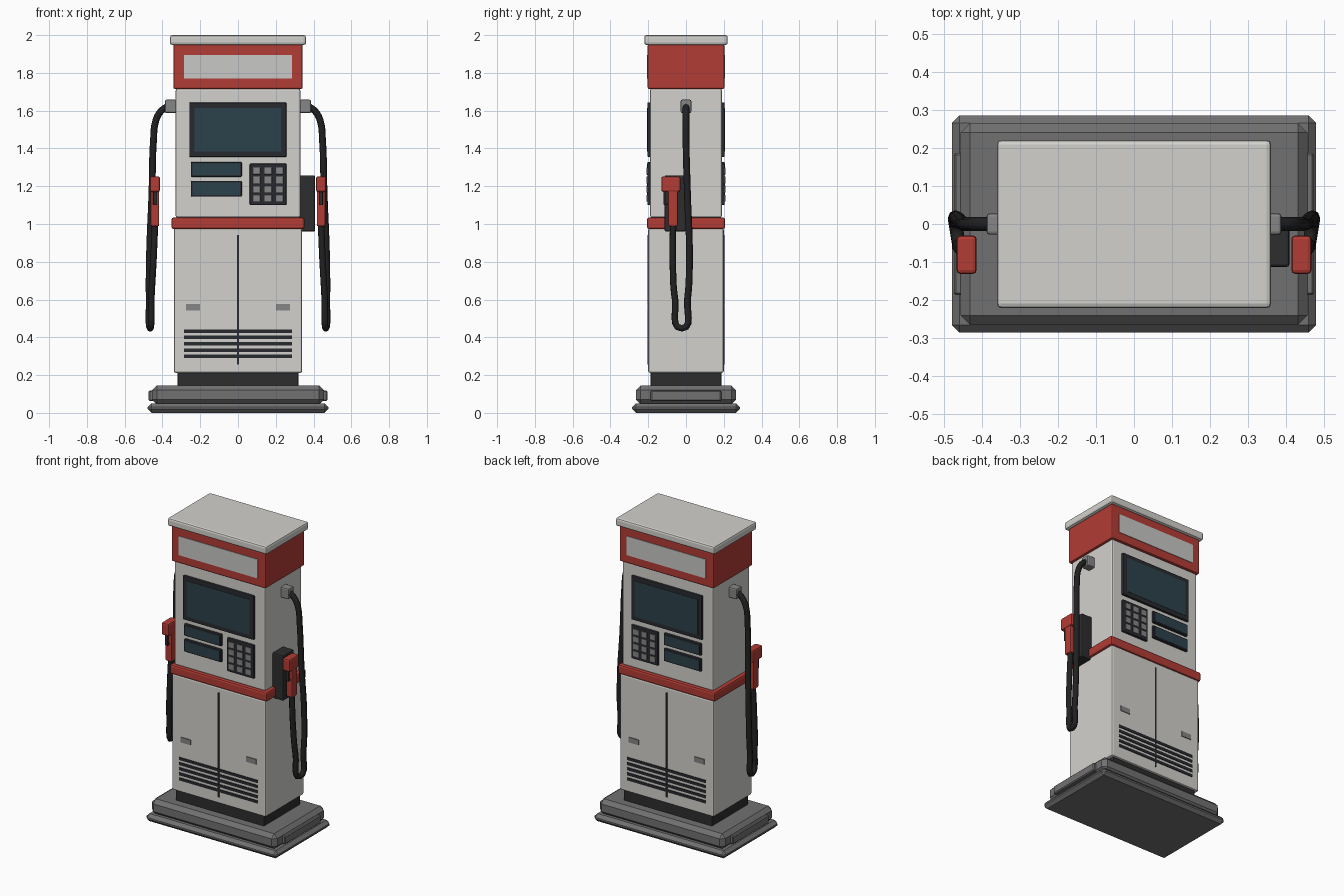
import bpy
import bmesh
import math
from mathutils import Vector

cube = bpy.data.objects.get("Cube")
if cube:
    bpy.data.objects.remove(cube, do_unlink=True)


def material(name, r, g, b, rough=0.6):
    m = bpy.data.materials.new(name)
    m.use_nodes = True
    m.diffuse_color = (r, g, b, 1)
    shader = m.node_tree.nodes["Principled BSDF"]
    shader.inputs["Base Color"].default_value = (r, g, b, 1)
    shader.inputs["Roughness"].default_value = rough
    return m


WHITE = material("warm white paint", 0.65, 0.64, 0.61)
RED = material("red paint", 0.45, 0.045, 0.035)
PANEL = material("pale sign panel", 0.58, 0.58, 0.57)
GLASS = material("dark teal glass", 0.025, 0.055, 0.07)
FRAME = material("charcoal frame", 0.022, 0.023, 0.028)
BLACK = material("black rubber", 0.015, 0.015, 0.016)
DARK = material("dark plastic", 0.026, 0.026, 0.027)
CONCRETE = material("grey base", 0.165, 0.165, 0.165)
METAL = material("grey metal", 0.24, 0.24, 0.24)


def boxes(name, spans, mat, bevel=0.0, segments=2):
    """One object made of boxes, each given as (x range, y range, z range)."""
    bm = bmesh.new()
    for span in spans:
        low, high = (Vector(c) for c in zip(*span))
        verts = bmesh.ops.create_cube(bm, size=1)["verts"]
        for v in verts:
            v.co = (low + high) / 2 + v.co * (high - low)
    mesh = bpy.data.meshes.new(name)
    bm.to_mesh(mesh)
    bm.free()
    mesh.materials.append(mat)
    obj = bpy.data.objects.new(name, mesh)
    bpy.context.collection.objects.link(obj)
    if bevel:
        mod = obj.modifiers.new("rounded edges", "BEVEL")
        mod.width = bevel
        mod.segments = segments
    return obj


def block(name, half_x, half_y, z0, z1, mat, bevel, segments=2):
    return boxes(name, [((-half_x, half_x), (-half_y, half_y), (z0, z1))],
                 mat, bevel, segments)


# Stepped base with chamfered edges
block("base_tray", 0.478, 0.285, 0.0, 0.05, CONCRETE, 0.02, 1)
block("base_step", 0.455, 0.265, 0.045, 0.145, CONCRETE, 0.025, 1)
block("base_side_pads", 0.473, 0.187, 0.063, 0.118, CONCRETE, 0.006, 1)
block("plinth", 0.32, 0.188, 0.14, 0.215, DARK, 0.006)

# Stacked body
block("lower_cabinet", 0.34, 0.2, 0.212, 0.977, WHITE, 0.01)
block("waist_band", 0.352, 0.207, 0.973, 1.035, RED, 0.012)
block("upper_cabinet", 0.33, 0.19, 1.033, 1.717, WHITE, 0.01)
block("sign_box", 0.342, 0.203, 1.715, 1.952, RED, 0.008)
block("roof_cap", 0.36, 0.221, 1.948, 2.0, WHITE, 0.012)


def face_plates(name, rects, face_y, depth, mat, bevel=0.0):
    """Plates standing out of a front or back face."""
    y = sorted((face_y, face_y + math.copysign(depth, face_y)))
    return boxes(name, [(x, y, z) for x, z in rects], mat, bevel)


# Panels, repeated on the front and back
for side, s in (("front", -1), ("back", 1)):
    face_plates(side + "_sign_panel", [((-0.287, 0.287), (1.77, 1.895))],
                s * 0.2, 0.007, PANEL)

    # Main screen and two small displays
    screens = [((-0.258, 0.256), (1.355, 1.643)),
               ((-0.25, 0.02), (1.25, 1.328)),
               ((-0.25, 0.02), (1.145, 1.228))]
    face_plates(side + "_screen_frames", screens, s * 0.185, 0.02, FRAME, 0.005)
    glass = []
    for i, (x, z) in enumerate(screens):
        rim = 0.028 if i == 0 else 0.009
        glass.append(((x[0] + rim, x[1] - rim), (z[0] + rim, z[1] - rim)))
    face_plates(side + "_screen_glass", glass, s * 0.2, 0.007, GLASS)

    # Keypad
    face_plates(side + "_keypad_plate", [((0.062, 0.257), (1.1, 1.32))],
                s * 0.185, 0.02, FRAME, 0.006)
    keys = []
    for col in range(3):
        for row in range(4):
            cx, cz = 0.098 + col * 0.061, 1.137 + row * 0.048
            keys.append(((cx - 0.02, cx + 0.02), (cz - 0.018, cz + 0.018)))
    face_plates(side + "_keypad_buttons", keys, s * 0.2, 0.009, METAL, 0.002)

    # Cabinet doors: centre gap, vent slots and handles
    face_plates(side + "_door_gap", [((-0.005, 0.005), (0.255, 0.942))],
                s * 0.197, 0.006, FRAME)
    slots = [((-0.287, 0.287), (0.29 + i * 0.0335, 0.308 + i * 0.0335))
             for i in range(5)]
    face_plates(side + "_vent_slots", slots, s * 0.197, 0.007, FRAME)
    handles = [((-0.275, -0.202), (0.543, 0.577)),
               ((0.202, 0.275), (0.543, 0.577))]
    face_plates(side + "_door_handles", handles, s * 0.197, 0.008, METAL)


def hose(name, points, radius):
    curve = bpy.data.curves.new(name, "CURVE")
    curve.dimensions = "3D"
    curve.bevel_depth = radius
    curve.bevel_resolution = 2
    curve.resolution_u = 6
    curve.use_fill_caps = True
    spline = curve.splines.new("BEZIER")
    spline.bezier_points.add(len(points) - 1)
    for p, co in zip(spline.bezier_points, points):
        p.co = co
        p.handle_left_type = p.handle_right_type = "AUTO"
    curve.materials.append(BLACK)
    obj = bpy.data.objects.new(name, curve)
    bpy.context.collection.objects.link(obj)
    return obj


def side_box(name, s, x, y, z, mat, bevel):
    return boxes(name, [(sorted((s * x[0], s * x[1])), y, z)], mat, bevel)


# Hoses and nozzles on both sides
HOSE_PATH = [(0.375, 0, 1.622), (0.41, 0, 1.595), (0.437, 0, 1.54),
             (0.447, 0, 1.45), (0.456, 0.008, 1.15), (0.468, 0.018, 0.85),
             (0.47, 0.008, 0.6), (0.465, -0.022, 0.448),
             (0.459, -0.058, 0.6), (0.447, -0.07, 0.82),
             (0.439, -0.068, 1.01)]
for side, s in (("left", 1), ("right", -1)):
    side_box(side + "_hose_fitting", s, (0.325, 0.387), (-0.028, 0.028),
             (1.587, 1.658), METAL, 0.008)
    hose(side + "_hose", [(s * x, y, z) for x, y, z in HOSE_PATH], 0.018)
    side_box(side + "_nozzle_head", s, (0.413, 0.466), (-0.131, -0.03),
             (1.17, 1.252), RED, 0.01)
    side_box(side + "_nozzle_grip", s, (0.417, 0.462), (-0.096, -0.042),
             (0.988, 1.18), RED, 0.008)
    side_box(side + "_nozzle_trigger", s, (0.429, 0.449), (-0.118, -0.106),
             (1.1, 1.175), DARK, 0.003)
    side_box(side + "_trigger_link", s, (0.431, 0.447), (-0.11, -0.09),
             (1.1, 1.112), DARK, 0.002)

# Holster, only on the left side
side_box("left_nozzle_holster", 1, (0.325, 0.408), (-0.113, 0.0),
         (0.96, 1.258), DARK, 0.008)
